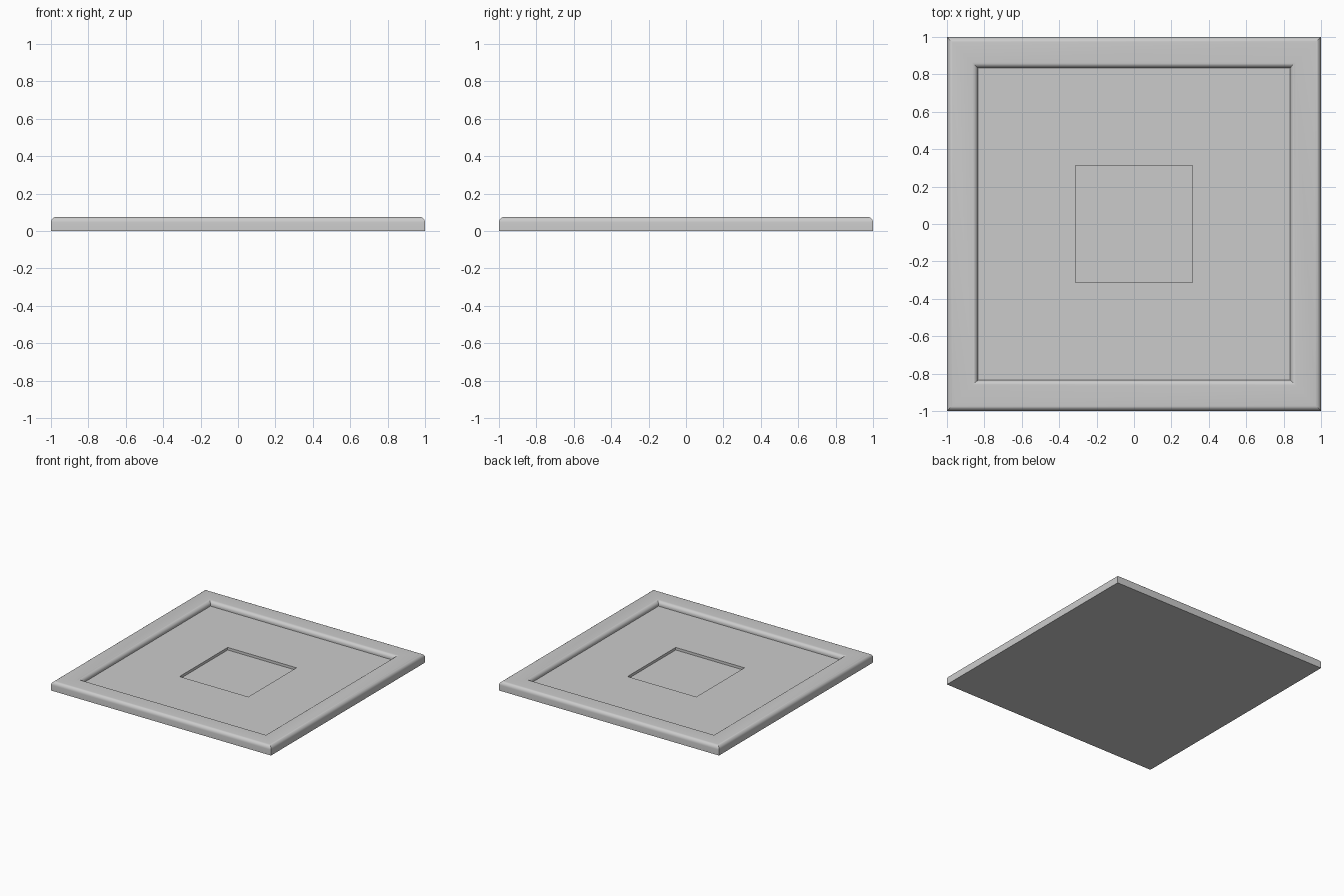
import bpy, bmesh, math

if "Cube" in bpy.data.objects:
    bpy.data.objects.remove(bpy.data.objects["Cube"])

HEIGHT, FLOOR, WELL = 0.075, 0.036, 0.015   # rim top, panel floor, centre well
R = 0.03                                    # rim edge rounding
STEPS = 6


def arc(cx, cz, a0, a1):
    """Quarter-round profile points as (half width, z)."""
    return [(cx + R * math.cos(math.radians(a0 + (a1 - a0) * i / STEPS)),
             cz + R * math.sin(math.radians(a0 + (a1 - a0) * i / STEPS)))
            for i in range(STEPS + 1)]


# Section from the outer bottom edge, over the rim, into the centre well
section = [(1.0, 0.0)]
section += arc(1.0 - R, HEIGHT - R, 0, 90)        # outer rounded edge
section += arc(0.835 + R, HEIGHT - R, 90, 180)    # inner rounded edge
section += [(0.835, FLOOR), (0.3125, FLOOR), (0.3125, WELL)]

# Sweep the section around a square with mitred corners
bm = bmesh.new()
rings = [[bm.verts.new((sx * h, sy * h, z))
          for sx, sy in ((-1, -1), (1, -1), (1, 1), (-1, 1))]
         for h, z in section]
for a, b in zip(rings, rings[1:]):
    for i in range(4):
        j = (i + 1) % 4
        bm.faces.new((a[i], a[j], b[j], b[i]))
bm.faces.new(rings[-1])            # well floor
bm.faces.new(rings[0][::-1])       # underside
bmesh.ops.recalc_face_normals(bm, faces=bm.faces)

mesh = bpy.data.meshes.new("framed_panel")
bm.to_mesh(mesh)
bm.free()
panel = bpy.data.objects.new("framed_panel", mesh)
bpy.context.collection.objects.link(panel)

# Smooth rounded edges, keep mitres and steps sharp
bpy.context.view_layer.objects.active = panel
panel.select_set(True)
bpy.ops.object.shade_smooth_by_angle(angle=math.radians(30))
